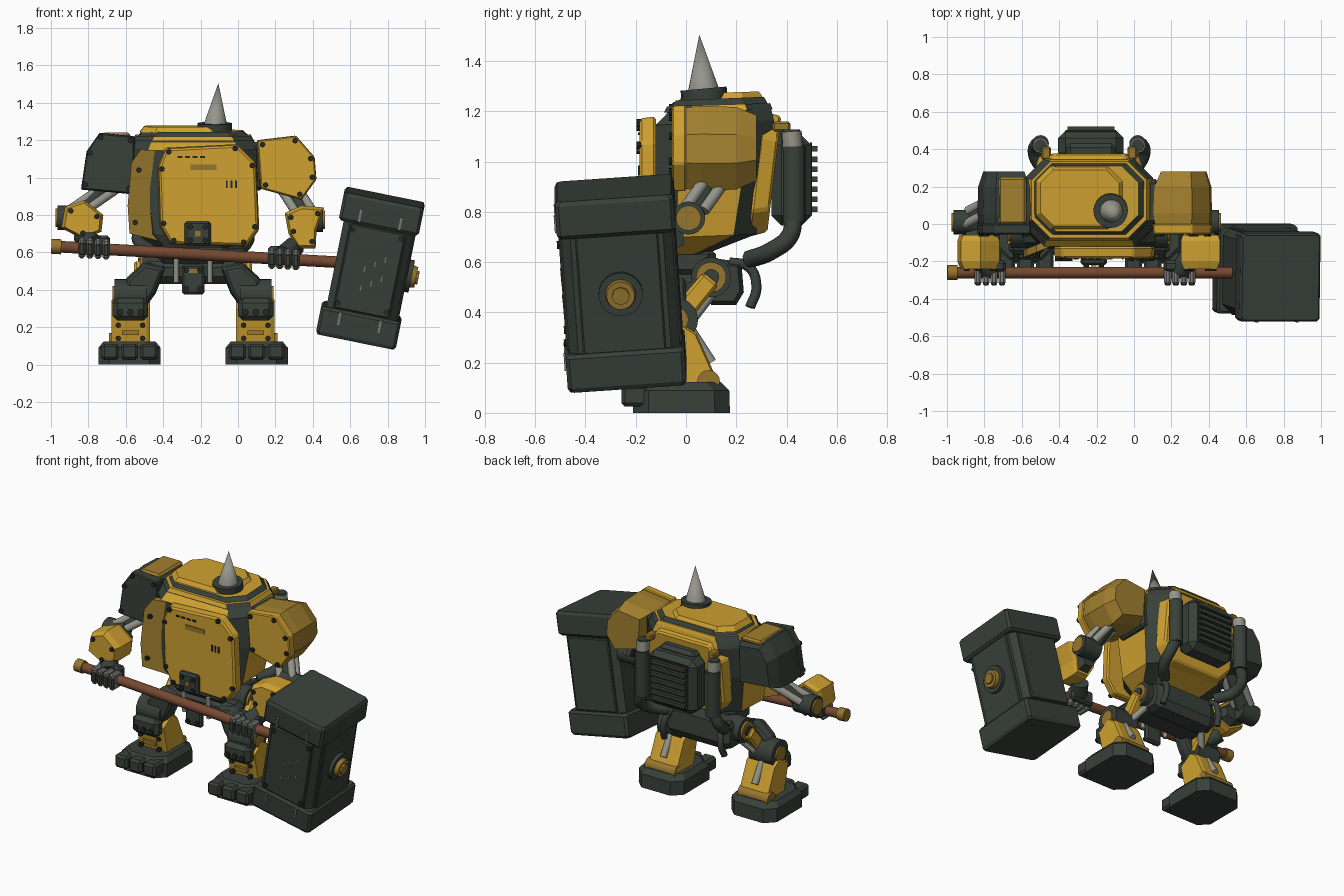
import bpy, bmesh, math
from mathutils import Vector, Matrix

if "Cube" in bpy.data.objects:
    bpy.data.objects.remove(bpy.data.objects["Cube"], do_unlink=True)


def material(name, rgb):
    m = bpy.data.materials.new(name)
    m.use_nodes = True
    m.diffuse_color = (*rgb, 1)
    m.node_tree.nodes["Principled BSDF"].inputs["Base Color"].default_value = (*rgb, 1)
    return m


YELLOW = material("yellow paint", (.62, .355, .03))
OCHRE = material("ochre paint", (.36, .215, .028))
GOLD = material("dull gold", (.31, .18, .028))
DARK = material("dark green grey", (.04, .052, .042))
BLACK = material("black bolts", (.016, .02, .018))
METAL = material("light metal", (.3, .3, .26))
GREY = material("finger grey", (.19, .2, .18))
BROWN = material("brown handle", (.18, .066, .03))
MID = -.24  # body centre line
rounds = []


def make(name, bm, mats, bevel=0):
    bmesh.ops.recalc_face_normals(bm, faces=bm.faces)
    me = bpy.data.meshes.new(name)
    bm.to_mesh(me)
    bm.free()
    for m in mats if isinstance(mats, list) else [mats]:
        me.materials.append(m)
    ob = bpy.data.objects.new(name, me)
    bpy.context.collection.objects.link(ob)
    if bevel:
        b = ob.modifiers.new("chamfer", 'BEVEL')
        b.width, b.segments, b.limit_method = bevel, 1, 'ANGLE'
    return ob


def loft(name, rings, mats, rule=None, bevel=0):
    bm = bmesh.new()
    vs = [[bm.verts.new(p) for p in r] for r in rings]
    n = len(vs[0])
    bm.faces.new(vs[0][::-1])
    bm.faces.new(vs[-1])
    for k in range(len(vs) - 1):
        for i in range(n):
            j = (i + 1) % n
            f = bm.faces.new((vs[k][i], vs[k][j], vs[k + 1][j], vs[k + 1][i]))
            f.material_index = rule(k, i) if rule else 0
    return make(name, bm, mats, bevel)


def octagon(cx, hx, y0, y1, c, z, slope=0):
    # chamfered rectangle: odd sides are the chamfers
    a = [(hx, y0 + c), (hx, y1 - c), (hx - c, y1), (c - hx, y1),
         (-hx, y1 - c), (-hx, y0 + c), (c - hx, y0), (hx - c, y0)]
    return [(cx + x, y, z + slope * y) for x, y in a]


def scaled(pts, s):
    c = sum((Vector(p) for p in pts), Vector((0, 0))) / len(pts)
    return [c + (Vector(p) - c) * s for p in pts]


def prism(name, pts, axis, stops, mat, bevel=0):
    # outline swept along x or y; each stop is (distance, scale)
    rings = [[(d, u, v) if axis == 'x' else (u, d, v) for u, v in scaled(pts, s)] for d, s in stops]
    return loft(name, rings, mat, bevel=bevel)


def box(name, c, size, mat, bevel=0):
    bm = bmesh.new()
    bmesh.ops.create_cube(bm, size=1, matrix=Matrix.Translation(c) @ Matrix.Diagonal((*size, 1)))
    return make(name, bm, mat, bevel)


def along(p, q):
    p, q = Vector(p), Vector(q)
    return Matrix.Translation((p + q) / 2) @ (q - p).to_track_quat('Z', 'Y').to_matrix().to_4x4(), (q - p).length


def rod(name, p, q, r, mat, r2=None, sides=20):
    m, d = along(p, q)
    bm = bmesh.new()
    bmesh.ops.create_cone(bm, cap_ends=True, segments=sides, radius1=r,
                          radius2=r if r2 is None else r2, depth=d, matrix=m)
    ob = make(name, bm, mat)
    if sides > 10:
        rounds.append(ob)
    return ob


def hose(name, pts, r, mat):
    cu = bpy.data.curves.new(name, 'CURVE')
    cu.dimensions, cu.bevel_depth, cu.bevel_resolution, cu.use_fill_caps = '3D', r, 2, True
    sp = cu.splines.new('BEZIER')
    sp.bezier_points.add(len(pts) - 1)
    for b, p in zip(sp.bezier_points, pts):
        b.co, b.handle_left_type, b.handle_right_type = p, 'AUTO', 'AUTO'
    cu.materials.append(mat)
    bpy.context.collection.objects.link(bpy.data.objects.new(name, cu))


def bolts(name, spots, y, r=.015):
    for x, z in spots:
        rod(name, (x, y + .01, z), (x, y - .01, z), r, BLACK, sides=8)


# torso shell: dark chamfers, yellow walls, dark shoulder slope
levels = [(.2, -.1, .08, .05, .63), (.3, -.13, .28, .09, .70), (.345, -.13, .33, .1, .95),
          (.34, -.12, .35, .1, 1.15), (.325, -.08, .34, .1, 1.19), (.265, -.04, .31, .09, 1.245)]
loft("torso", [octagon(MID, *l, slope=.04) for l in levels], [YELLOW, DARK],
     lambda k, i: 1 if k == 4 or i % 2 or (i == 6 and k < 3) else 0)
loft("top_hatch", [octagon(-.29, .235, -.03, .31, .08, 1.24, .03),
                   octagon(-.29, .21, -.01, .29, .07, 1.27, .03)], YELLOW)
loft("rim_strip", [octagon(MID, .322, -.088, .345, .1, 1.197, .03),
                   octagon(MID, .308, -.075, .335, .1, 1.222, .03)], [YELLOW, DARK], lambda k, i: i % 2)

# horn
rod("horn_collar", (-.125, .075, 1.235), (-.125, .07, 1.29), .092, DARK)
rod("horn", (-.12, .07, 1.285), (-.105, .053, 1.505), .062, METAL, 0, 24)

# chest armour, with a flared plate on its right
chest = [(-.39, 1.16), (0, 1.18), (.1, 1.08), (.115, .72), (.05, .63), (-.36, .64), (-.42, .74), (-.43, 1.06)]
prism("chest_plate", chest, 'y', [(-.12, 1), (-.185, .97)], YELLOW, .01)
flare = prism("chest_side_plate", [(-.42, 1.14), (-.42, .66), (-.58, .7), (-.59, .85), (-.57, 1.08), (-.52, 1.15)],
              'y', [(-.07, 1), (-.11, 1)], OCHRE)
for v in flare.data.vertices:
    v.co.y += (v.co.x + .42) * .4
bolts("chest_bolt", scaled(chest, .91), -.187)
bolts("side_bolt", [(-.55, .76), (-.53, 1.04)], -.165)
box("chest_slot", (-.185, -.187, 1.055), (.14, .008, .03), GOLD)
for i in range(4):
    box("chest_vent", (-.31 + i * .04, -.187, 1.11), (.025, .008, .01), BLACK)
for i in range(3):
    box("chest_mark", (-.06 + i * .025, -.187, .965), (.01, .008, .04), BLACK)
box("chest_latch", (-.215, -.2, .7), (.14, .04, .13), DARK, .012)
bolts("latch_stud", [(-.215 + x, .7 + z) for x in (-.04, .04) for z in (-.035, .035)], -.222)
box("latch_centre", (-.215, -.222, .7), (.03, .01, .03), GOLD)

# shoulder pads: faceted body behind a front plate
lp = [(.1, 1.2), (.31, 1.225), (.41, 1.11), (.42, .99), (.34, .88), (.12, .94)]
rp = [(-.74, 1.24), (-.55, 1.22), (-.56, .91), (-.84, .935), (-.81, 1.14)]
for side, pts, paint, body in (("left", lp, YELLOW, OCHRE), ("right", rp, DARK, DARK)):
    prism(side + "_pad_front", pts, 'y', [(0, 1), (-.055, .98)], paint, .006)
    prism(side + "_pad", pts, 'y', [(-.01, .93), (.06, .98), (.2, .95), (.28, .76)], body)
    bolts(side + "_pad_bolt", scaled(pts, .83), -.057)
box("right_pad_top", (-.65, .125, 1.222), (.15, .25, .035), OCHRE, .012)
for x in (.1, -.575):
    box("pad_mount", (x, .12, 1.06), (.07, .24, .26), DARK, .02)


def grip_z(x):
    return .577 - .0555 * x


# arms and hands
left_arm = [(.25, .81), (.34, .85), (.46, .84), (.42, .72), (.415, .62), (.32, .62), (.27, .7)]
right_arm = [(-.925, .845), (-.82, .88), (-.72, .8), (-.73, .71), (-.83, .67), (-.945, .73)]
for side, o, sx, ex, hx, ez, arm in (("left", 1, .25, .40, .245, .775, left_arm),
                                     ("right", -1, -.65, -.91, -.77, .785, right_arm)):
    rod(side + "_upper_arm", (sx, .13, 1.0), (ex - o * .03, .02, ez), .045, DARK, sides=12)
    for dx, dy in ((.03, .05), (.06, -.03), (-.035, -.03)):
        rod(side + "_arm_piston", (sx + dx * o, .13 + dy, .96), (ex - o * .05 + dx * o, dy + .02, ez + .03),
            .024, METAL, sides=12)
    rod(side + "_elbow", (ex - o * .08, .01, ez), (ex + o * .055, .01, ez), .066, DARK)
    rod(side + "_elbow_cap", (ex + o * .05, .01, ez), (ex + o * .066, .01, ez), .05, GOLD)
    prism(side + "_forearm_back", arm, 'y', [(-.01, .6), (-.07, .8)], DARK)
    prism(side + "_forearm", arm, 'y', [(-.06, .9), (-.09, 1), (-.2, 1), (-.24, .85)], YELLOW)
    bolts(side + "_forearm_bolt", scaled(arm, .68)[::2], -.24)
    rod(side + "_wrist", (hx + o * .06, -.16, grip_z(hx) + .07), (hx, -.25, grip_z(hx) + .02), .055, DARK, sides=12)
    box(side + "_palm", (hx, -.225, grip_z(hx) + .02), (.17, .06, .1), DARK, .015)
    for i in range(4):
        x = hx + (i - 1.5) * .043
        box(side + "_finger", (x, -.275, grip_z(x)), (.038, .1, .11), GREY, .012)
        box(side + "_knuckle", (x, -.315, grip_z(x) - .005), (.034, .03, .07), DARK, .008)

# hammer handle
rod("handle", (-.97, -.26, grip_z(-.97)), (.6, -.26, grip_z(.6)), .031, BROWN)
rod("handle_cap", (-.998, -.26, grip_z(-1)), (-.945, -.26, grip_z(-.945)), .04, GOLD, sides=12)

# hammer head, built upright and then tilted
tilt = Matrix.Translation((.708, -.26, .515)) @ Matrix.Rotation(math.radians(11.4), 4, 'Y') \
    @ Matrix.Rotation(math.radians(4), 4, 'X')
head = [loft("hammer_block", [octagon(0, .19, -.22, .22, .035, z) for z in (-.3, .3)], DARK),
        box("hammer_side_panel", (.192, 0, 0), (.02, .33, .48), DARK, .006),
        box("hammer_front_panel", (0, -.222, 0), (.3, .02, .46), DARK, .006),
        box("hammer_back_panel", (0, .222, 0), (.3, .02, .46), DARK, .006),
        rod("hammer_boss", (.18, 0, 0), (.225, 0, 0), .088, DARK),
        rod("hammer_boss_ring", (.22, 0, 0), (.25, 0, 0), .062, GOLD, .056),
        rod("hammer_boss_stud", (.25, 0, 0), (.262, 0, 0), .036, GOLD, sides=8)]
for s in (-1, 1):
    head.append(loft("hammer_cap", [octagon(0, h, -d, d, .015, s * z) for h, d, z in
                ((.205, .225, .235), (.218, .237, .25), (.218, .237, .37), (.208, .227, .388))], DARK))
    for x in (-.11, .11):
        head.append(box("hammer_clamp", (x, -.24, s * .28), (.012, .01, .07), GREY))
        head.append(rod("hammer_bolt", (x * 1.2, -.21, s * .2), (x * 1.2, -.24, s * .2), .016, BLACK, sides=8))
for i in range(6):
    head.append(box("hammer_scratch", (-.03 + i % 3 * .05, -.233, -.1 + i * .035), (.006, .004, .03), GREY))
for ob in head:
    ob.matrix_world = tilt

# pelvis
box("waist", (MID, .02, .6), (.38, .2, .12), DARK, .03)
box("pelvis", (MID, .02, .495), (.54, .18, .11), DARK, .03)
prism("rear_tank", [(.06, .5), (.1, .43), (.2, .43), (.23, .48), (.22, .6), (.08, .62)], 'x',
      [(MID - .23, .8), (MID - .19, 1), (MID + .19, 1), (MID + .23, .8)], DARK)
box("pelvis_flap", (MID, -.11, .455), (.12, .04, .16), DARK, .012)
bolts("flap_stud", [(MID + x, .455 + z) for x in (-.035, .035) for z in (-.05, .05)], -.132)
box("flap_stripe", (MID, -.132, .5), (.05, .01, .02), GOLD)
for x in (-.09, .09):
    rod("pelvis_piston", (MID + x, -.09, .44), (MID + x, -.1, .58), .014, METAL, sides=12)

# legs
for side, s in (("left", 1), ("right", -1)):
    def at(x, y, z):
        return (MID + s * x, y, z)
    rod(side + "_hip", at(.15, .1, .54), at(.27, .1, .54), .08, DARK)
    rod(side + "_hip_ring", at(.26, .1, .54), at(.285, .1, .54), .06, GOLD)
    rod(side + "_hip_pin", at(.28, .1, .54), at(.295, .1, .54), .032, DARK)
    prism(side + "_thigh_strut", [(.13, .51), (.07, .56), (-.06, .41), (.0, .35)], 'x',
          [(MID + s * .23, 1), (MID + s * .315, 1)], YELLOW, .012)
    rod(side + "_thigh_piston", at(.2, .12, .5), at(.29, .02, .37), .022, METAL, sides=12)
    prism(side + "_thigh_armour", [(MID + s * x, z) for x, z in ((.14, .53), (.26, .55), (.36, .46),
          (.385, .34), (.26, .3), (.2, .38))], 'y', [(.0, .9), (-.05, 1), (-.11, .85)], DARK, .012)
    rod(side + "_knee", at(.25, -.04, .37), at(.42, -.04, .37), .088, DARK)
    rod(side + "_knee_disc", at(.415, -.04, .37), at(.43, -.04, .37), .05, GOLD)
    box(side + "_knee_guard", at(.335, -.125, .295), (.19, .08, .12), DARK, .025)
    bolts(side + "_knee_bolt", [at(x, 0, .28)[::2] for x in (.28, .335, .39)], -.168, .018)
    prism(side + "_shin", [(-.12, .3), (-.02, .36), (.04, .32), (.12, .14), (.1, .09), (-.07, .09)], 'x',
          [(MID + s * .23, .9), (MID + s * .25, 1), (MID + s * .415, 1), (MID + s * .435, .9)], YELLOW)
    box(side + "_shin_slot", at(.335, -.1, .17), (.09, .02, .025), GOLD)
    bolts(side + "_shin_bolt", [at(x, 0, z)[::2] for x in (.27, .4) for z in (.14, .21)], -.1)
    rod(side + "_calf_piston", at(.335, .01, .34), at(.335, .1, .2), .022, METAL, sides=12)
    rod(side + "_ankle", at(.23, .09, .125), at(.45, .09, .125), .045, GOLD)
    loft(side + "_foot", [octagon(MID + s * .34, h, a, b, c, z) for h, a, b, c, z in
         ((.166, -.21, .175, .06, 0), (.166, -.21, .172, .06, .09), (.14, -.18, .14, .06, .122))], DARK)
    for i in (-1, 0, 1):
        box(side + "_toe", at(.34 + i * .103, -.185, .068), (.092, .145, .085), DARK, .014)
    hose(side + "_hip_hose", [at(.2, .17, .6), at(.2, .25, .58), at(.21, .28, .5), at(.22, .255, .42)], .02, DARK)
    # exhaust stack on the back, its pipe sweeping out and under the body
    rod(side + "_exhaust", at(.26, .43, .76), at(.26, .43, 1.06), .045, DARK)
    rod(side + "_exhaust_neck", at(.26, .425, 1.05), at(.26, .42, 1.12), .04, METAL)
    rod(side + "_exhaust_mouth", at(.26, .42, 1.115), at(.26, .42, 1.128), .034, DARK)
    box(side + "_exhaust_bracket", at(.23, .38, 1.14), (.05, .07, .04), GOLD, .008)
    hose(side + "_exhaust_pipe", [at(.26, .43, .78), at(.29, .41, .7), at(.28, .34, .645), at(.2, .25, .61)], .036, DARK)

# leaning back panel, engine with cooling fins
panel = prism("back_panel", [(MID + x, z) for x, z in ((-.2, .7), (.2, .7), (.29, .8), (.29, 1.1), (.2, 1.2),
              (-.2, 1.2), (-.29, 1.1), (-.29, .8))], 'y', [(.28, 1), (.355, .92)], YELLOW, .01)
for v in panel.data.vertices:
    v.co.y += (v.co.z - .98) * .12
box("engine", (MID + .01, .42, .925), (.35, .16, .36), DARK, .04)
box("engine_top", (MID + .01, .38, 1.1), (.26, .1, .06), DARK, .02)
box("engine_grille", (MID + .01, .497, .93), (.27, .009, .29), BLACK)
for i in range(7):
    box("engine_fin", (MID + .01, .505, .81 + i * .04), (.25, .035, .022), DARK)

# smooth the round parts, keep their rims sharp
bpy.ops.object.select_all(action='DESELECT')
for ob in rounds:
    ob.select_set(True)
bpy.context.view_layer.objects.active = rounds[0]
bpy.ops.object.shade_smooth_by_angle(angle=math.radians(40))
